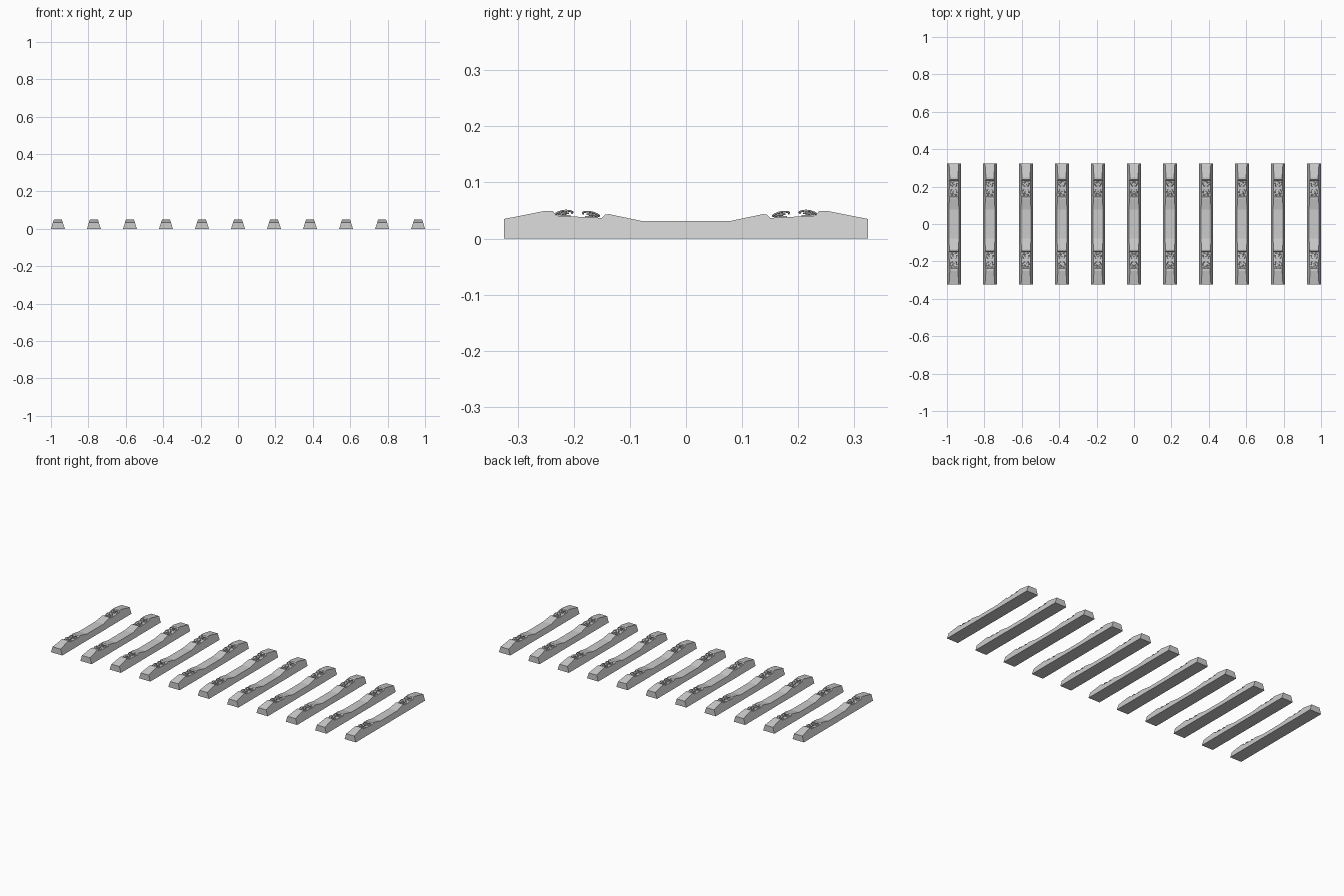
import bpy, bmesh, math
from mathutils import Vector

if "Cube" in bpy.data.objects:
    bpy.data.objects.remove(bpy.data.objects["Cube"])

COUNT, PITCH, X0 = 11, 0.1926, -0.963


def seat_z(y):
    return 0.0368 + 0.05 * (abs(y) - 0.15)


def finish(obj):
    """Repeat a part along the track."""
    bpy.context.collection.objects.link(obj)
    m = obj.modifiers.new("row", 'ARRAY')
    m.count = COUNT
    m.use_relative_offset = False
    m.use_constant_offset = True
    m.constant_offset_displace = (PITCH, 0, 0)
    return obj


def from_bmesh(name, bm):
    bmesh.ops.recalc_face_normals(bm, faces=bm.faces)
    me = bpy.data.meshes.new(name)
    bm.to_mesh(me)
    bm.free()
    return finish(bpy.data.objects.new(name, me))


# Concrete sleepers: tapered section following a side profile
half = [(0.077, 0.031), (0.137, 0.0435), (0.144, 0.043), (0.15, seat_z(0.15)),
        (0.231, seat_z(0.231)), (0.237, 0.049), (0.251, 0.0495), (0.324, 0.035)]
profile = [(-y, z) for y, z in reversed(half)] + half
bm = bmesh.new()
rings = []
for y, z in profile:
    t = 0.0372 - 0.32 * z
    rings.append([bm.verts.new(c) for c in
                  ((-0.0372, y, 0), (0.0372, y, 0), (t, y, z), (-t, y, z))])
for a, b in zip(rings, rings[1:]):
    for i in range(4):
        j = (i + 1) % 4
        bm.faces.new((a[i], a[j], b[j], b[i]))
bm.faces.new(rings[0])
bm.faces.new(rings[-1])
from_bmesh("sleeper", bm).location.x = X0

# Half of the bent spring clip: across, towards rail, height above seat
CLIP = [(0.006, 0.014, 0.006), (0.012, 0.0145, 0.008), (0.016, 0.006, 0.0098),
        (0.0155, -0.006, 0.008), (0.011, -0.0145, 0.0035),
        (0.006, -0.011, 0.0035), (0.0045, 0.002, 0.005)]
PATH = CLIP + [(0, 0.007, 0.0055)] + [(-u, v, w) for u, v, w in reversed(CLIP)]


def spring_clip(name, y, d):
    cu = bpy.data.curves.new(name, 'CURVE')
    cu.dimensions = '3D'
    cu.bevel_depth = 0.0017
    cu.bevel_resolution = 1
    cu.resolution_u = 4
    cu.use_fill_caps = True
    sp = cu.splines.new('BEZIER')
    sp.bezier_points.add(len(PATH) - 1)
    for p, (u, v, w) in zip(sp.bezier_points, PATH):
        p.co = (u, v * d, w + 0.05 * v * d * (1 if y > 0 else -1))
        p.handle_left_type = p.handle_right_type = 'AUTO'
    finish(bpy.data.objects.new(name, cu)).location = (X0, y, seat_z(y))


def guide_plate(name, y, d):
    bm = bmesh.new()
    bmesh.ops.create_cube(bm, size=1)
    for v in bm.verts:
        v.co = Vector((v.co.x * 0.036, v.co.y * 0.022, v.co.z * 0.004))
    ob = from_bmesh(name, bm)
    ob.location = (X0, y, seat_z(y))
    ob.rotation_euler.x = 0.05 if y > 0 else -0.05


def bolt(name, y):
    bm = bmesh.new()
    for r, h, z, n in ((0.0052, 0.0015, 0.0072, 12), (0.0036, 0.008, 0.005, 6)):
        g = bmesh.ops.create_cone(bm, cap_ends=True, segments=n, radius1=r,
                                  radius2=r, depth=h)
        bmesh.ops.translate(bm, verts=g["verts"], vec=(0, 0, z))
    from_bmesh(name, bm).location = (X0, y, seat_z(y))


# Rail fastenings: a clip either side of each rail seat
for side, s in (("left", -1), ("right", 1)):
    for where, y, d in (("outer", 0.217, -1), ("inner", 0.169, 1)):
        tag = f"{side}_{where}"
        spring_clip(f"spring_clip_{tag}", s * y, s * d)
        guide_plate(f"guide_plate_{tag}", s * y, s * d)
        bolt(f"bolt_{tag}", s * y)
